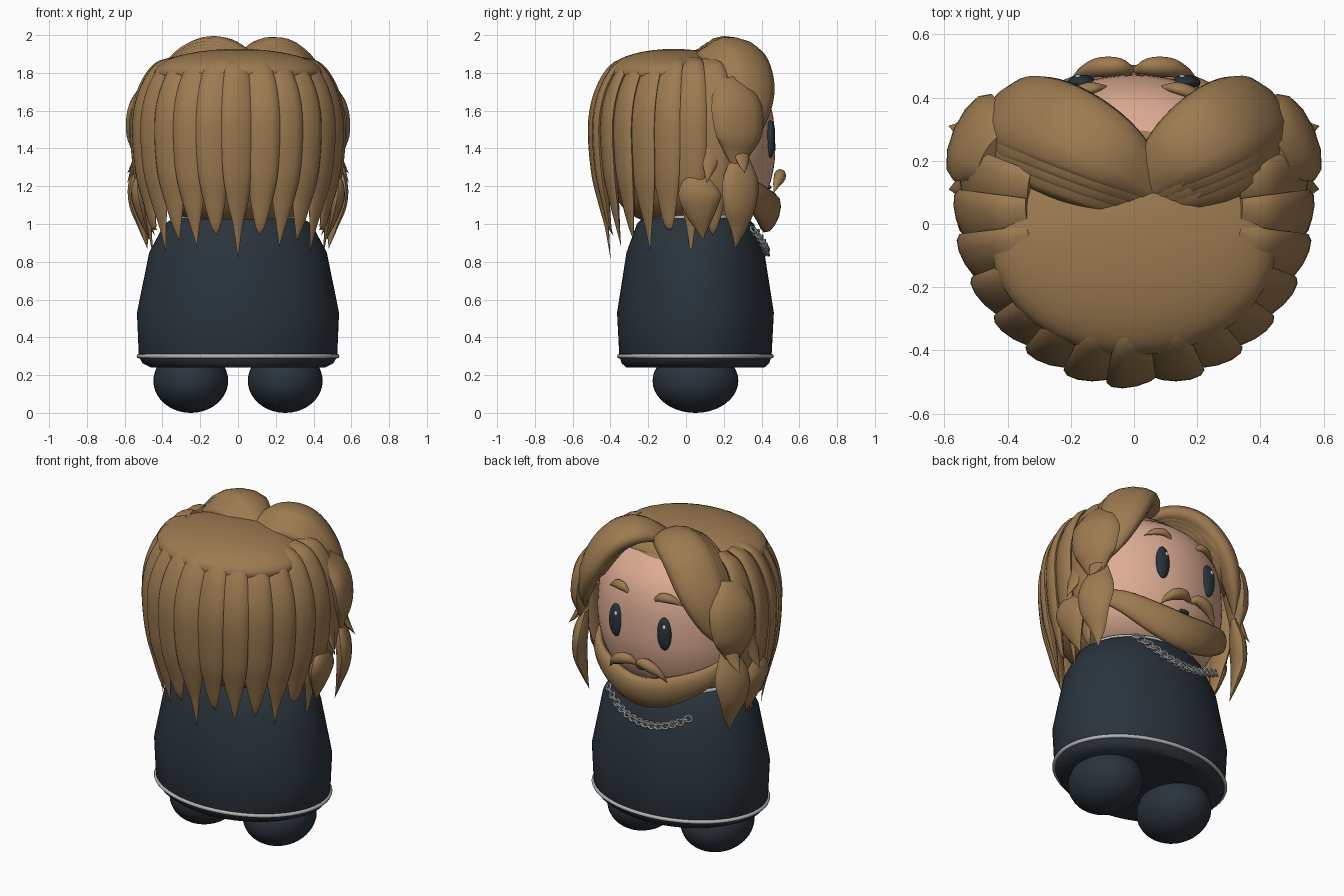
import bpy, bmesh, math
from mathutils import Vector, Matrix

cube = bpy.data.objects.get("Cube")
if cube:
    bpy.data.objects.remove(cube, do_unlink=True)


def material(name, rgb):
    m = bpy.data.materials.new(name)
    m.use_nodes = True
    m.diffuse_color = (*rgb, 1)
    m.node_tree.nodes["Principled BSDF"].inputs["Base Color"].default_value = (*rgb, 1)
    return m


HAIR = material("golden brown hair", (0.335, 0.197, 0.081))
SKIN = material("warm skin", (0.72, 0.41, 0.29))
CLOTH = material("dark slate cloth", (0.023, 0.034, 0.045))
SILVER = material("silver", (0.45, 0.45, 0.45))
WHITE = material("white", (0.9, 0.9, 0.9))


def finish(name, bm, *mats, angle=40):
    bmesh.ops.recalc_face_normals(bm, faces=bm.faces[:])
    mesh = bpy.data.meshes.new(name)
    bm.to_mesh(mesh)
    bm.free()
    for m in mats:
        mesh.materials.append(m)
    ob = bpy.data.objects.new(name, mesh)
    bpy.context.collection.objects.link(ob)
    bpy.ops.object.select_all(action="DESELECT")
    ob.select_set(True)
    bpy.context.view_layer.objects.active = ob
    bpy.ops.object.shade_smooth_by_angle(angle=math.radians(angle))
    return ob


def skin_rings(bm, rings):
    """Bridge equal-sized rings of points and cap both ends."""
    vs = [[bm.verts.new(p) for p in r] for r in rings]
    n = len(vs[0])
    for a, b in zip(vs, vs[1:]):
        for i in range(n):
            j = (i + 1) % n
            bm.faces.new((a[i], a[j], b[j], b[i]))
    bm.faces.new(vs[0])
    bm.faces.new(vs[-1])


def ellipse(cy, z, rx, ry, n=64):
    return [(rx * math.cos(t * math.tau / n), cy + ry * math.sin(t * math.tau / n), z)
            for t in range(n)]


def ellipsoid(name, loc, size, mat):
    bm = bmesh.new()
    bmesh.ops.create_uvsphere(bm, u_segments=32, v_segments=20, radius=1,
                              matrix=Matrix.Translation(loc) @ Matrix.Diagonal((*size, 1)))
    return finish(name, bm, mat)


def spline(pts, steps=6):
    """Smooth path through points of position plus half width."""
    ps = [Vector(p) for p in pts]
    ps = [ps[0] * 2 - ps[1]] + ps + [ps[-1] * 2 - ps[-2]]
    out = []
    for a, b, c, d in zip(ps, ps[1:], ps[2:], ps[3:]):
        for k in range(steps):
            t = k / steps
            out.append(0.5 * (2 * b + (c - a) * t + (2 * a - 5 * b + 4 * c - d) * t * t
                              + (3 * b - a - 3 * c + d) * t ** 3))
    return out + [ps[-2]]


def add_tuft(bm, pts, flat=0.4, tilt=0.0, centre=(0, 0.05, 1.45), n=12):
    path = spline(pts)
    rings = []
    for i, p in enumerate(path):
        pos = p.xyz
        tan = (path[min(i + 1, len(path) - 1)].xyz - path[max(i - 1, 0)].xyz).normalized()
        out = pos - Vector(centre)
        out = (out - tan * out.dot(tan)).normalized()
        out = Matrix.Rotation(tilt, 3, tan) @ out
        side = tan.cross(out)
        w = max(p.w, 0.002)
        rings.append([pos + side * w * math.cos(k * math.tau / n)
                      + out * w * flat * math.sin(k * math.tau / n) for k in range(n)])
    skin_rings(bm, rings)


def tuft(name, pts, mat=HAIR, **kw):
    bm = bmesh.new()
    add_tuft(bm, pts, **kw)
    return finish(name, bm, mat, angle=60)


def pair(name, pts, **kw):
    for label, s in (("left", 1), ("right", -1)):
        tuft(f"{label}_{name}", [(s * x, y, z, w) for x, y, z, w in pts], **kw)


# Robe and its trims
ROBE = [(0.24, 0.46, 0.365), (0.262, 0.505, 0.39), (0.30, 0.525, 0.403), (0.53, 0.535, 0.415),
        (0.85, 0.47, 0.365), (1.0, 0.39, 0.31), (1.05, 0.31, 0.26)]
bm = bmesh.new()
skin_rings(bm, [ellipse(0.05, z, rx, ry) for z, rx, ry in ROBE])
finish("robe", bm, CLOTH)


def robe_radii(z):
    for (z0, a0, b0), (z1, a1, b1) in zip(ROBE, ROBE[1:]):
        if z0 <= z <= z1:
            t = (z - z0) / (z1 - z0)
            return a0 + (a1 - a0) * t, b0 + (b1 - b0) * t


def add_link(bm, centre, rot, ra, rb, r, n=14, m=6):
    rings = []
    for i in range(n):
        a = i * math.tau / n
        c, s = math.cos(a), math.sin(a)
        rings.append([bm.verts.new(Vector(centre) + rot @ Vector(
            ((ra + r * math.cos(k * math.tau / m)) * c, (rb + r * math.cos(k * math.tau / m)) * s,
             r * math.sin(k * math.tau / m)))) for k in range(m)])
    for i in range(n):
        a, b = rings[i], rings[(i + 1) % n]
        for k in range(m):
            j = (k + 1) % m
            bm.faces.new((a[k], a[j], b[j], b[k]))


for name, z, r in (("hem_trim", 0.30, 0.012), ("neck_trim", 1.035, 0.012)):
    bm = bmesh.new()
    add_link(bm, (0, 0.05, z), Matrix.Identity(3), *robe_radii(z), r, n=64, m=8)
    finish(name, bm, SILVER, angle=60)

# Chest chain, hanging a little lower on one side
bm = bmesh.new()
COUNT = 27
for i in range(COUNT):
    t = 2 * i / (COUNT - 1) - 1
    x, z = 0.28 * t, 0.85 + 0.10 * t * t + 0.02 * t
    rx, ry = robe_radii(z)
    y = 0.064 + ry * math.sqrt(1 - (x / rx) ** 2) + 0.06 * t * t
    lean = 1.0 if i % 2 else 2.1
    rot = Matrix.Rotation(-t * 0.6, 3, "Z") @ Matrix.Rotation(lean, 3, "X")
    add_link(bm, (x, y, z), rot, 0.022, 0.019, 0.007, n=10, m=5)
finish("chest_chain", bm, SILVER, angle=60)

# Head with painted scalp
HEAD = [(1.0, 0.2), (1.05, 0.31), (1.15, 0.40), (1.3, 0.445), (1.45, 0.452),
        (1.6, 0.435), (1.72, 0.385), (1.8, 0.30), (1.85, 0.2), (1.87, 0.08)]
bm = bmesh.new()
skin_rings(bm, [ellipse(0.02, p.x, p.y * 1.1, p.y) for p in spline([(z, r, 0, 0) for z, r in HEAD], 4)])
head = finish("head", bm, SKIN, HAIR)
for f in head.data.polygons:
    if f.center.z > 1.815 or f.center.y < 0.1:
        f.material_index = 1

ellipsoid("hair_crown", (0, -0.065, 1.80), (0.45, 0.35, 0.127), HAIR)

# Feet and face
for label, s in (("left", 1), ("right", -1)):
    ellipsoid(f"{label}_foot", (s * 0.25, 0.05, 0.17), (0.198, 0.227, 0.17), CLOTH)
    ellipsoid(f"{label}_eye", (s * 0.165, 0.447, 1.45), (0.045, 0.025, 0.1), CLOTH)
    ellipsoid(f"{label}_eye_glint", (s * 0.165 - 0.012, 0.466, 1.50), (0.010, 0.006, 0.014), WHITE)
ellipsoid("mouth", (0, 0.437, 1.195), (0.035, 0.015, 0.012), CLOTH)
pair("eyebrow", [(0.09, 0.432, 1.635, 0.010), (0.135, 0.43, 1.66, 0.025),
                 (0.19, 0.413, 1.655, 0.023), (0.25, 0.388, 1.62, 0)], flat=0.7)
pair("moustache", [(0.004, 0.485, 1.24, 0.012), (0.05, 0.497, 1.26, 0.03),
                   (0.11, 0.495, 1.245, 0.033), (0.16, 0.48, 1.21, 0.02),
                   (0.195, 0.465, 1.165, 0)], flat=0.95)

# Beard along the jaw
jaw = [(0.45, 0.17, 1.27, 0.03), (0.36, 0.33, 1.18, 0.065), (0.18, 0.42, 1.09, 0.095)]
tuft("beard", jaw + [(0, 0.445, 1.055, 0.105)] + [(-x, y, z, w) for x, y, z, w in jaw[::-1]],
     flat=0.48, centre=(0, 0, 1.2))

# Long strands around the back and sides
LOCK = [(0.335, 1.865, 0.05), (0.43, 1.82, 0.07), (0.50, 1.69, 0.085), (0.53, 1.52, 0.09),
        (0.517, 1.28, 0.083), (0.49, 1.11, 0.055), (0.47, 0.99, 0.026)]
bm = bmesh.new()
for i in range(-7, 8):
    a = math.radians(14.5 * i)
    tip = 0.82 + 0.09 * (i % 2) + 0.03 * (abs(i) % 3)
    pts = [(r * math.sin(a), 0.05 - r * math.cos(a), z, w) for r, z, w in LOCK + [(0.45, tip, 0)]]
    add_tuft(bm, pts, flat=0.38, tilt=0.24 if i > 0 else -0.24)
finish("back_strands", bm, HAIR, angle=60)

# Parted fringe with layered ridges behind it
SWOOP = [(-0.03, 0.115, 1.87, 0.06), (0.11, 0.225, 1.93, 0.12), (0.25, 0.305, 1.88, 0.145),
         (0.37, 0.35, 1.72, 0.14), (0.44, 0.34, 1.54, 0.09), (0.48, 0.30, 1.38, 0)]
for label, s in (("left", 1), ("right", -1)):
    bm = bmesh.new()
    for k in range(4):
        path = SWOOP[:4] + [(0.45, 0.3, 1.6, 0)] if k else SWOOP
        add_tuft(bm, [(s * (x + 0.008 * k) + 0.05 * (1 - x / 0.48), y - 0.025 * k, z - 0.013 * k, w)
                      for x, y, z, w in path], flat=0.48)
    finish(f"{label}_fringe", bm, HAIR, angle=60)

# Side locks framing the face
pair("upper_side_lock", [(0.45, 0.21, 1.76, 0.08), (0.50, 0.265, 1.63, 0.145), (0.52, 0.28, 1.48, 0.135),
                         (0.515, 0.275, 1.37, 0.075), (0.515, 0.28, 1.26, 0)])
pair("lower_side_lock", [(0.48, 0.29, 1.38, 0.04), (0.515, 0.29, 1.23, 0.105), (0.525, 0.285, 1.10, 0.095),
                         (0.50, 0.28, 0.98, 0.05), (0.48, 0.26, 0.87, 0)])
pair("rear_side_lock", [(0.49, 0.10, 1.30, 0.03), (0.52, 0.075, 1.18, 0.11),
                        (0.51, 0.075, 1.07, 0.085), (0.47, 0.09, 0.92, 0)])
pair("rear_flick", [(0.50, 0.15, 1.50, 0.06), (0.535, 0.13, 1.35, 0.05), (0.585, 0.11, 1.22, 0)])
pair("front_flick", [(0.50, 0.29, 1.42, 0.05), (0.54, 0.30, 1.33, 0.035), (0.585, 0.31, 1.27, 0)])
